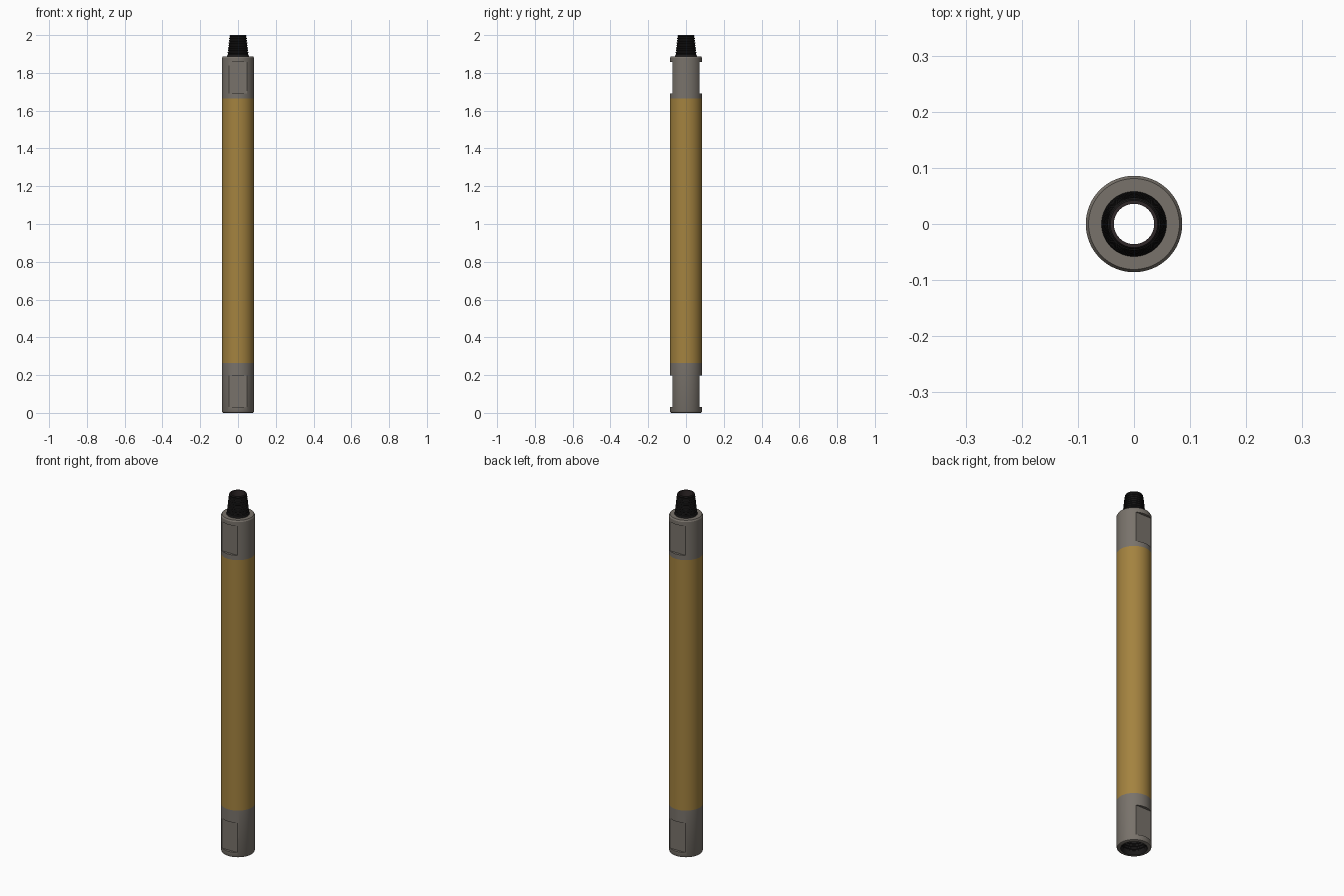
import bpy, bmesh, math

if "Cube" in bpy.data.objects:
    bpy.data.objects.remove(bpy.data.objects["Cube"])

R, BORE, FLAT = 0.086, 0.036, 0.0715
SEGMENTS = 64


def material(name, rgb):
    m = bpy.data.materials.new(name)
    m.use_nodes = True
    m.diffuse_color = (*rgb, 1)
    shader = m.node_tree.nodes["Principled BSDF"]
    shader.inputs["Base Color"].default_value = (*rgb, 1)
    shader.inputs["Roughness"].default_value = 0.6
    return m


steel = material("grey steel", (0.19, 0.17, 0.147))
brass = material("ochre sleeve", (0.37, 0.225, 0.05))
black = material("thread black", (0.012, 0.011, 0.011))
dark = material("dark bore", (0.03, 0.022, 0.023))


def lathe(name, profile, mats, rule=None):
    """Spin a closed (radius, height) profile about z into a hollow ring."""
    bm = bmesh.new()
    rings = []
    for r, z in profile:
        rings.append([bm.verts.new((r * math.cos(a), r * math.sin(a), z))
                      for a in (math.tau * i / SEGMENTS for i in range(SEGMENTS))])
    for a, b in zip(rings, rings[1:] + rings[:1]):
        for i in range(SEGMENTS):
            j = (i + 1) % SEGMENTS
            f = bm.faces.new((a[i], a[j], b[j], b[i]))
            f.smooth = True
            if rule:
                c = f.calc_center_median()
                f.material_index = rule(math.hypot(c.x, c.y), c.z)
    bmesh.ops.recalc_face_normals(bm, faces=bm.faces)
    me = bpy.data.meshes.new(name)
    bm.to_mesh(me)
    bm.free()
    for m in mats:
        me.materials.append(m)
    ob = bpy.data.objects.new(name, me)
    bpy.context.collection.objects.link(ob)
    return ob


def activate(ob):
    bpy.ops.object.select_all(action='DESELECT')
    ob.select_set(True)
    bpy.context.view_layer.objects.active = ob


def cut_flats(ob, z0, z1):
    """Mill a pair of wrench flats on the front and back."""
    for side in (-1, 1):
        bpy.ops.mesh.primitive_cube_add(size=1, location=(0, side * (FLAT + 0.05), (z0 + z1) / 2))
        cutter = bpy.context.object
        cutter.scale = (0.3, 0.1, z1 - z0)
        cutter.name = "flat_cutter"
        cutter.hide_render = True
        cutter.data.materials.append(steel)
        mod = ob.modifiers.new("flat", 'BOOLEAN')
        mod.operation, mod.object, mod.solver = 'DIFFERENCE', cutter, 'EXACT'
        activate(ob)
        bpy.ops.object.modifier_apply(modifier=mod.name)
        bpy.data.objects.remove(cutter)


def thread(r0, z0, r1, z1, turns, depth):
    """Zigzag profile of crests and roots along a taper."""
    pts = []
    for i in range(turns):
        for t, d in ((0.1, 0), (0.4, 0), (0.6, depth), (0.9, depth)):
            k = (i + t) / turns
            pts.append((r0 + (r1 - r0) * k - d, z0 + (z1 - z0) * k))
    return pts


# Lower coupling with tapered threaded socket
socket = thread(0.047, 0.13, 0.062, 0.014, 8, 0.004)
lower = lathe("lower_coupling",
              [(BORE, 0.265), (BORE, 0.14)] + socket +
              [(0.066, 0.0), (0.077, 0.0), (0.083, 0.003), (R, 0.01), (R, 0.265)],
              [steel, black, dark],
              lambda r, z: 2 if r < BORE + 0.001 else 1 if r < 0.068 and 0.001 < z < 0.2 else 0)
cut_flats(lower, 0.03, 0.197)

# Long coloured sleeve
sleeve = lathe("sleeve", [(BORE, 0.265), (R, 0.265), (R, 1.665), (BORE, 1.665)],
               [brass, dark], lambda r, z: 1 if r < BORE + 0.001 else 0)

# Upper coupling
upper = lathe("upper_coupling",
              [(BORE, 1.665), (R, 1.665), (R, 1.878), (0.081, 1.886), (BORE, 1.886)],
              [steel, dark], lambda r, z: 1 if r < BORE + 0.001 else 0)
cut_flats(upper, 1.692, 1.857)

# Tapered threaded pin on top
pin = lathe("threaded_pin",
            [(BORE, 1.88), (0.058, 1.88), (0.058, 1.889)] +
            thread(0.057, 1.892, 0.046, 1.992, 8, 0.004) +
            [(0.045, 1.995), (0.042, 2.0), (BORE, 2.0)],
            [black, dark], lambda r, z: 1 if r < BORE + 0.001 or z > 1.999 else 0)

for ob in (lower, sleeve, upper, pin):
    activate(ob)
    bpy.ops.object.shade_smooth_by_angle(angle=math.radians(30))
